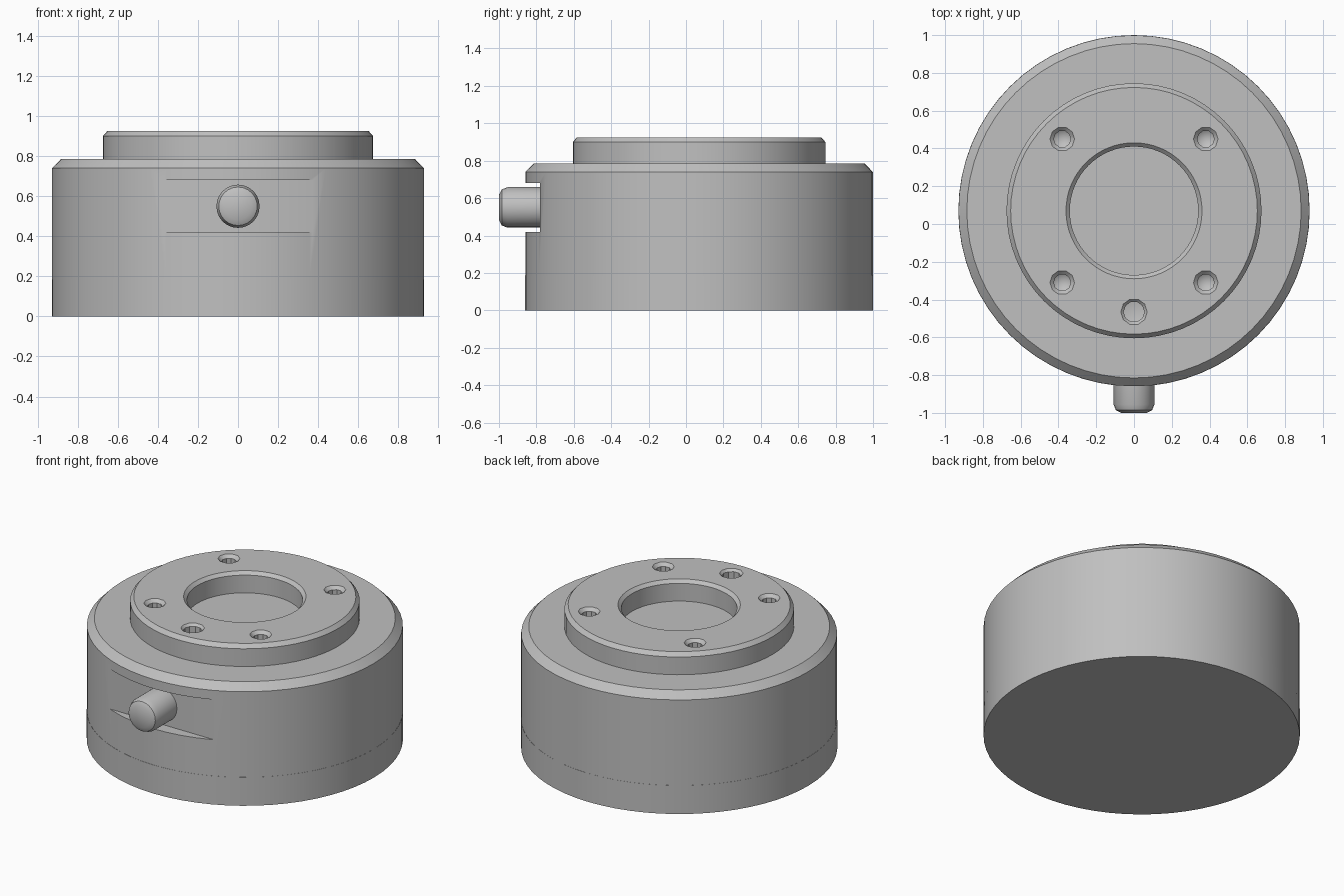
import bpy, bmesh, math
from mathutils import Matrix, Vector

cube = bpy.data.objects.get("Cube")
if cube:
    bpy.data.objects.remove(cube, do_unlink=True)

CENTRE_Y = 0.07

metal = bpy.data.materials.new("machined grey metal")
metal.use_nodes = True
GREY = (0.527, 0.527, 0.527, 1)
metal.diffuse_color = GREY
metal.node_tree.nodes["Principled BSDF"].inputs["Base Color"].default_value = GREY


def add_object(name, bm, matrix):
    bmesh.ops.recalc_face_normals(bm, faces=bm.faces)
    mesh = bpy.data.meshes.new(name)
    bm.to_mesh(mesh)
    bm.free()
    mesh.transform(matrix)
    mesh.materials.append(metal)
    obj = bpy.data.objects.new(name, mesh)
    bpy.context.collection.objects.link(obj)
    return obj


def lathe(name, profile, sides, matrix):
    """Revolve (radius, height) points about the z axis."""
    bm = bmesh.new()
    verts = [bm.verts.new((r, 0, z)) for r, z in profile]
    edges = [bm.edges.new(pair) for pair in zip(verts, verts[1:])]
    bmesh.ops.spin(bm, geom=verts + edges, axis=(0, 0, 1), cent=(0, 0, 0),
                   angle=math.tau, steps=sides)
    bmesh.ops.remove_doubles(bm, verts=bm.verts, dist=1e-4)
    return add_object(name, bm, matrix)


def activate(obj):
    bpy.ops.object.select_all(action="DESELECT")
    obj.select_set(True)
    bpy.context.view_layer.objects.active = obj


def cut(target, cutter):
    mod = target.modifiers.new("cut", "BOOLEAN")
    mod.operation = "DIFFERENCE"
    mod.solver = "EXACT"
    mod.object = cutter
    activate(target)
    bpy.ops.object.modifier_apply(modifier=mod.name)
    bpy.data.objects.remove(cutter, do_unlink=True)


def shade(obj):
    activate(obj)
    bpy.ops.object.shade_smooth_by_angle(angle=math.radians(30))


axis = Matrix.Translation((0, CENTRE_Y, 0))

# Base ring under the seam
base = lathe("base", [(0, 0), (0.93, 0), (0.93, 0.185), (0, 0.185)], 64, axis)

# Housing with chamfered rim, raised boss and shallow bore
housing = lathe("housing", [
    (0, 0.18), (0.929, 0.18), (0.929, 0.74), (0.885, 0.785),
    (0.675, 0.785), (0.675, 0.90), (0.653, 0.925),
    (0.36, 0.925), (0.34, 0.905), (0.34, 0.79), (0, 0.79)], 64, axis)

# Flat recess in the front of the housing
bm = bmesh.new()
bmesh.ops.create_cube(bm, size=1)
bmesh.ops.scale(bm, vec=Vector((1.2, 0.4, 0.26)), verts=bm.verts)
cut(housing, add_object("recess_cutter", bm, Matrix.Translation((0, -0.98, 0.55))))

# Four countersunk screw holes with drill points
SCREW_HOLE = [(0, 0.73), (0.045, 0.76), (0.045, 0.905), (0.09, 0.95), (0, 0.95)]
for sx in (-1, 1):
    for sy in (-1, 1):
        place = Matrix.Translation((0.38 * sx, CENTRE_Y + 0.38 * sy, 0))
        cut(housing, lathe("hole_cutter", SCREW_HOLE, 10, place))

# Locating hole at the front of the boss
PIN_HOLE = [(0, 0.78), (0.055, 0.79), (0.055, 0.91), (0.095, 0.95), (0, 0.95)]
cut(housing, lathe("pin_hole_cutter", PIN_HOLE, 10, Matrix.Translation((0, -0.465, 0))))

# Round-nosed button standing out of the recess
forward = Matrix.Translation((0, 0, 0.55)) @ Matrix.Rotation(math.pi / 2, 4, "X")
button = lathe("button", [
    (0, 0.74), (0.108, 0.74), (0.108, 0.955), (0.096, 0.985),
    (0.068, 1.0), (0, 1.0)], 24, forward)

for part in (base, housing, button):
    shade(part)
